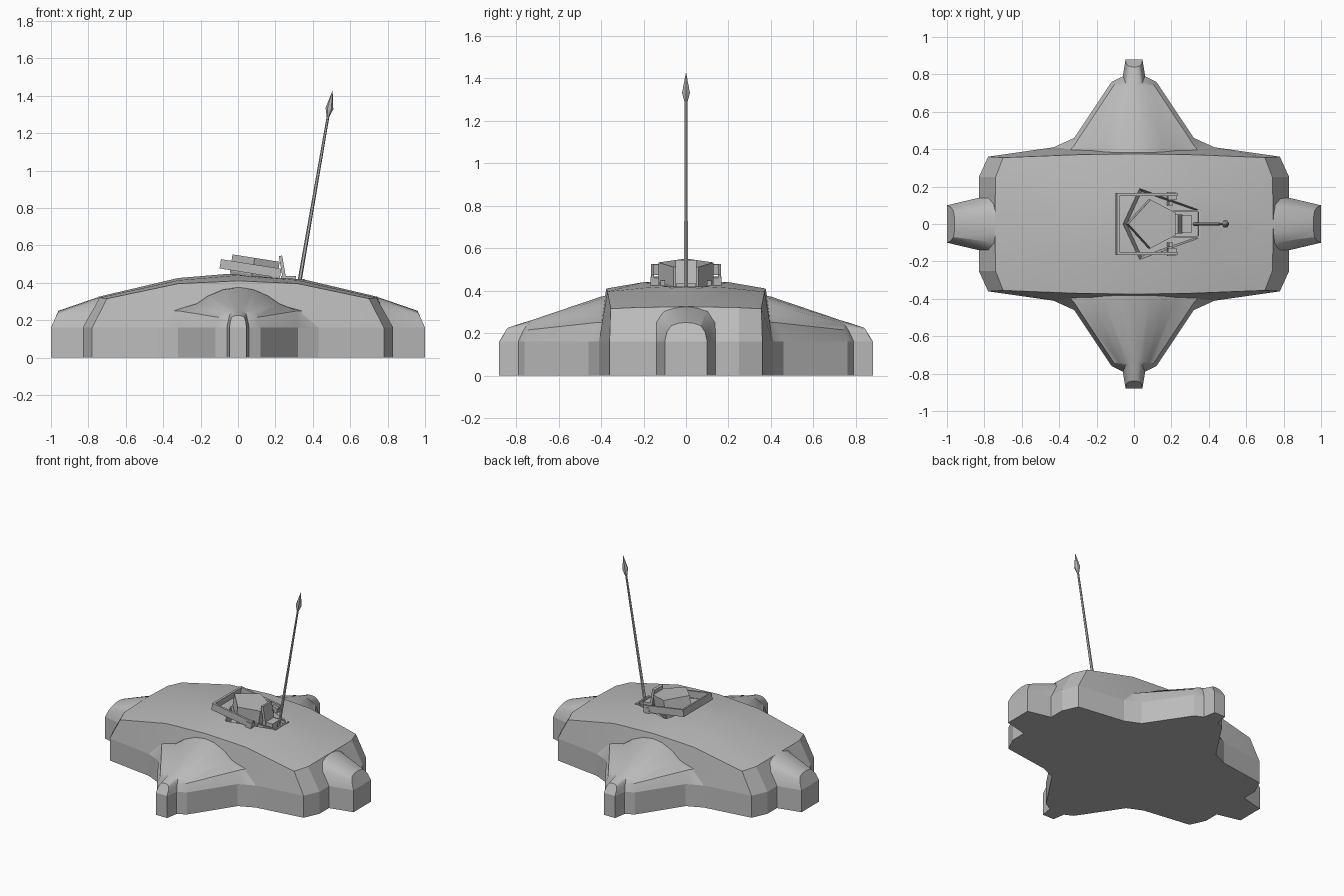
import bpy, bmesh, math
from mathutils import Vector, Matrix

cube = bpy.data.objects.get("Cube")
if cube:
    bpy.data.objects.remove(cube, do_unlink=True)

grey = bpy.data.materials.new("plain grey")
grey.use_nodes = True
COLOUR = (0.5, 0.5, 0.5, 1)
grey.diffuse_color = COLOUR
grey.node_tree.nodes["Principled BSDF"].inputs["Base Color"].default_value = COLOUR
WALL = 0.16


def finish(name, bm, smooth=None):
    bmesh.ops.recalc_face_normals(bm, faces=bm.faces)
    mesh = bpy.data.meshes.new(name)
    bm.to_mesh(mesh)
    bm.free()
    obj = bpy.data.objects.new(name, mesh)
    bpy.context.collection.objects.link(obj)
    mesh.materials.append(grey)
    if smooth:
        round_off(obj, smooth)
    return obj


def round_off(obj, angle):
    bpy.ops.object.select_all(action='DESELECT')
    obj.select_set(True)
    bpy.context.view_layer.objects.active = obj
    bpy.ops.object.shade_smooth_by_angle(angle=math.radians(angle))


def loft(bm, rings, closed=False, caps=()):
    rows = [[bm.verts.new(p) for p in ring] for ring in rings]
    for a, b in zip(rows, rows[1:]):
        n = len(a)
        for i in range(n if closed else n - 1):
            j = (i + 1) % n
            bm.faces.new((a[i], a[j], b[j], b[i]))
    for c in caps:
        bm.faces.new(rows[c])
    return rows


def quarters(points):
    """Mirror one quadrant of an outline into a full loop."""
    back = [(-x, y) for x, y in reversed(points)]
    half = points + back
    return half + [(-x, -y) for x, y in half]


def prism(name, outline, low, high, matrix=Matrix(), taper=1.0):
    bm = bmesh.new()
    cx = sum(p[0] for p in outline) / len(outline)
    rings = [[matrix @ Vector((cx + (x - cx) * s, y * s, z)) for x, y in outline]
             for s, z in ((taper, low), (1, high))]
    loft(bm, rings, True, (0, 1))
    return finish(name, bm)


def box(name, centre, size, matrix=Matrix()):
    x, y, z = centre
    a, b, c = (s / 2 for s in size)
    return prism(name, [(x - a, y - b), (x + a, y - b), (x + a, y + b), (x - a, y + b)],
                 z - c, z + c, matrix)


# Vertical base wall with the flat underside
plan = quarters([(1, .1), (.83, .14), (.83, .25), (.78, .36), (.43, .41),
                 (.32, .46), (.12, .76), (.06, .79), (.045, .88)])
bm = bmesh.new()
loft(bm, [[(x, y, z) for x, y in plan] for z in (0, WALL)], True, (0,))
finish("base_wall", bm)

# Main hull: arched sections along x, clipped corners at both ends
half_rows = []
for x, base_x, base_y, edge_y, edge_z, mid_z in (
        (0, 0, .42, .375, .41, .452), (.32, .43, .41, .37, .395, .425)):
    side = [(base_x, base_y, WALL), (x, edge_y, edge_z),
            (x, .2, mid_z - .012), (x, 0, mid_z)]
    half_rows.append(side)
half_rows.append([(.78, .36, WALL), (.70, .355, .315), (.74, .25, .32), (.745, 0, .325)])
rows = []
for side in half_rows:
    rows.append(side + [(x, -y, z) for x, y, z in side[-2::-1]])
mirrored = [[(-x, y, z) for x, y, z in row] for row in rows[:0:-1]]
bm = bmesh.new()
grid = loft(bm, mirrored + rows)
for s, row in ((-1, grid[0]), (1, grid[-1])):
    a = bm.verts.new((s * .83, .25, WALL))
    b = bm.verts.new((s * .83, -.25, WALL))
    bm.faces.new((row[0], row[1], row[2], a))
    bm.faces.new((a, row[2], row[3], row[4], b))
    bm.faces.new((b, row[4], row[5], row[6]))
bmesh.ops.holes_fill(bm, edges=[e for e in bm.edges if e.is_boundary])
hull = finish("main_hull", bm)

# Five-sided well cut into the crown
well = [(-.11, 0), (0, -.24), (.42, -.095), (.42, .095), (0, .24)]
cutter = prism("well_cutter", well, .385, .6, taper=.72)
cutter.hide_render = True
cut = hull.modifiers.new("well", 'BOOLEAN')
cut.operation = 'DIFFERENCE'
cut.solver = 'EXACT'
cut.object = cutter
bpy.context.view_layer.objects.active = hull
bpy.ops.object.modifier_apply(modifier=cut.name)
bpy.data.objects.remove(cutter, do_unlink=True)
round_off(hull, 20)


# Rounded lobes: half sections of (across, along, height), mirrored across
def lobe(name, sections, turn, smooth=32):
    bm = bmesh.new()
    spin = Matrix.Rotation(turn, 3, 'Z')
    rings = []
    for half in sections:
        full = half + [(-a, b, z) for a, b, z in half[-2::-1]]
        rings.append([spin @ Vector(p) for p in full])
    loft(bm, rings, caps=(-1,))
    finish(name, bm, smooth)


side_sections = [
    [(.43, .41, WALL), (.35, .385, .25), (.22, .38, .285), (.16, .375, .33),
     (.08, .37, .365), (0, .37, .378)],
    [(.32, .46, WALL), (.32, .42, .25), (.22, .415, .288), (.16, .41, .33),
     (.08, .40, .362), (0, .40, .372)],
    [(.12, .76, WALL), (.105, .745, .215), (.08, .74, .238), (.055, .735, .25),
     (.025, .73, .257), (0, .73, .26)],
    [(.06, .79, WALL), (.05, .77, .205), (.045, .755, .23), (.035, .75, .245),
     (.02, .745, .254), (0, .745, .256)],
    [(.045, .88, WALL), (.042, .86, .19), (.036, .85, .21), (.03, .845, .219),
     (.015, .84, .224), (0, .84, .225)],
]
end_sections = [
    [(.2, .73, WALL), (.18, .72, .25), (.12, .71, .31), (.06, .7, .325), (0, .7, .33)],
    [(.14, .83, WALL), (.125, .80, .25), (.095, .77, .30), (.05, .75, .318), (0, .745, .324)],
    [(.1, 1, WALL), (.09, .98, .205), (.07, .965, .235), (.035, .96, .247), (0, .96, .25)],
]
lobe("back_lobe", side_sections, 0)
lobe("front_lobe", side_sections, math.pi)
lobe("left_lobe", end_sections, -math.pi / 2)
lobe("right_lobe", end_sections, math.pi / 2)

# Tilted hatch: open frame with a five-sided lid inside
tilt = Matrix.Translation((.07, 0, .475)) @ Matrix.Rotation(math.radians(9), 4, 'Y')
for s, label in ((1, "left"), (-1, "right")):
    box(label + "_frame_wall", (0, s * .158, 0), (.32, .014, .05), tilt)
    box(label + "_frame_hinge", (.135, s * .148, -.01), (.045, .04, .04), tilt)
    box(label + "_frame_strut", (.13, s * .11, -.04), (.02, .02, .07), tilt)
box("rear_frame_wall", (-.16, 0, 0), (.014, .33, .05), tilt)
lid = [(-.11, 0), (.01, -.13), (.145, -.06), (.145, .06), (.01, .13)]
prism("hatch_lid", lid, -.03, .06, tilt)
prism("lid_pedestal", lid, -.1, -.03, tilt, .8)

# Small bracket and rail at the foot of the mast
lean = Matrix.Translation((.24, 0, .47)) @ Matrix.Rotation(math.radians(-10), 4, 'Y')
box("bracket_plate", (0, 0, .01), (.018, .1, .13), lean)
box("bracket_block", (.27, 0, .41), (.08, .09, .05))
for s, label in ((1, "left"), (-1, "right")):
    box(label + "_rail", (.28, s * .07, .41), (.14, .012, .02))
box("cross_rail", (.35, 0, .41), (.012, .15, .02))

# Leaning mast with a pointed head
foot, top = Vector((.325, 0, .385)), Vector((.505, 0, 1.425))
axis = (top - foot).normalized()
side = axis.cross(Vector((0, 1, 0)))


def spindle(name, stations, sides):
    bm = bmesh.new()
    rings = []
    for t, r in stations:
        c = foot.lerp(top, t)
        rings.append([c + r * (side * math.cos(2 * math.pi * i / sides)
                               + Vector((0, r and 1, 0)) * math.sin(2 * math.pi * i / sides))
                      for i in range(sides)])
    loft(bm, rings, True, (0, -1))
    finish(name, bm, 50)


spindle("mast", [(0, .011), (.89, .007)], 6)
spindle("mast_head", [(.87, .008), (.91, .021), (1, .001)], 6)
